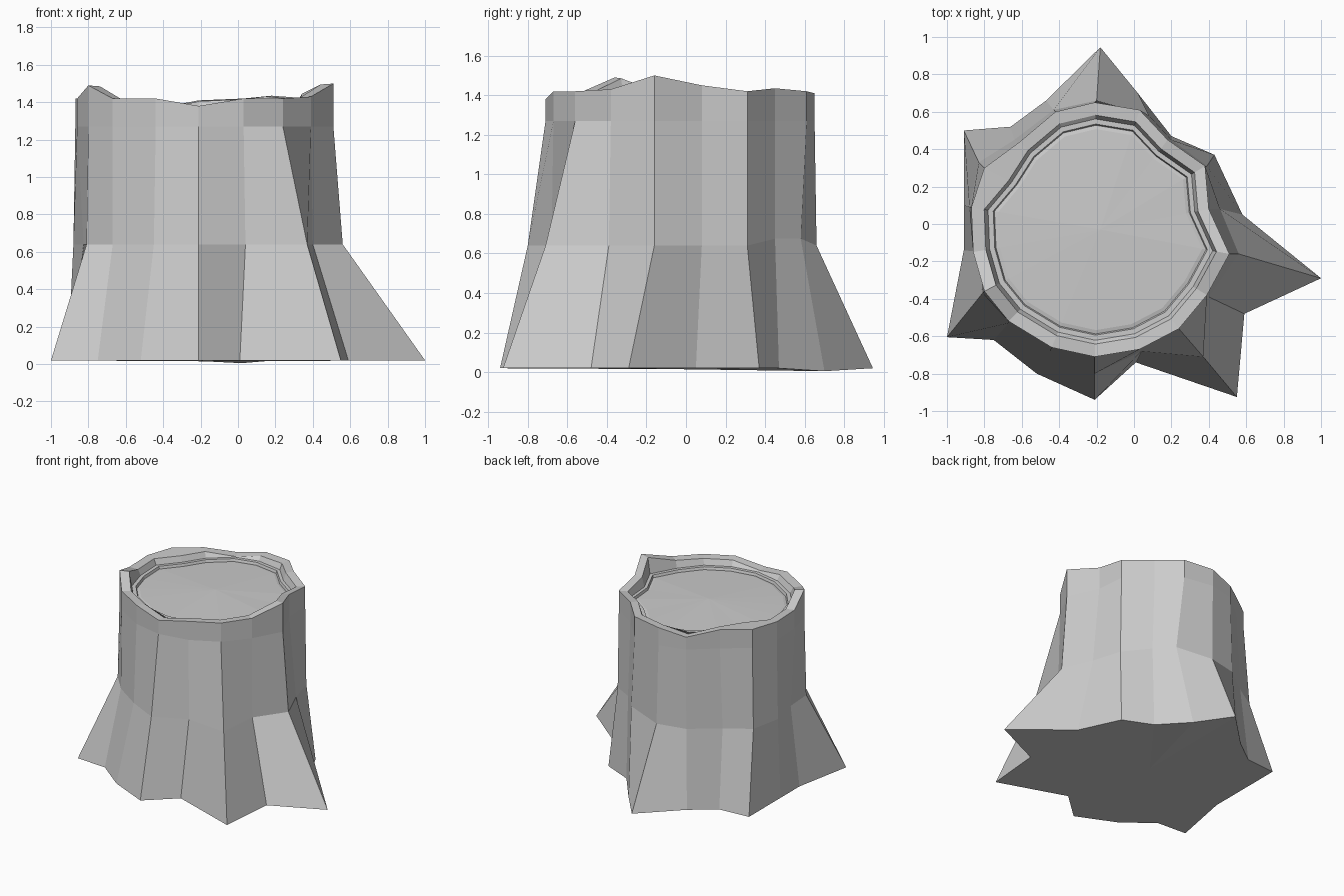
import bpy, bmesh
from mathutils import Vector

if "Cube" in bpy.data.objects:
    bpy.data.objects.remove(bpy.data.objects["Cube"])

# Columns counter-clockwise: root tip xy, waist xy, rim xy, rim height
COLS = [
    ((1.00, -0.29), (0.56, -0.16), (0.51, -0.16), 1.50),
    ((0.58, 0.05), (0.46, 0.08), (0.40, 0.08), 1.45),
    ((0.43, 0.37), (0.39, 0.31), (0.38, 0.31), 1.42),
    ((0.20, 0.47), (0.20, 0.45), (0.18, 0.45), 1.435),
    ((0.02, 0.70), (0.08, 0.58), (0.03, 0.61), 1.42),
    ((-0.18, 0.945), (-0.20, 0.66), (-0.21, 0.65), 1.41),
    ((-0.47, 0.66), (-0.43, 0.61), (-0.42, 0.60), 1.37),
    ((-0.66, 0.52), (-0.64, 0.45), (-0.61, 0.44), 1.42),
    ((-0.91, 0.50), (-0.83, 0.33), (-0.80, 0.30), 1.42),
    ((-0.91, 0.10), (-0.88, 0.09), (-0.87, 0.09), 1.42),
    ((-0.91, -0.14), (-0.825, -0.15), (-0.86, -0.15), 1.42),
    ((-1.00, -0.605), (-0.81, -0.37), (-0.80, -0.36), 1.49),
    ((-0.75, -0.62), (-0.67, -0.53), (-0.67, -0.52), 1.42),
    ((-0.52, -0.80), (-0.45, -0.68), (-0.44, -0.66), 1.42),
    ((-0.21, -0.94), (-0.21, -0.80), (-0.21, -0.71), 1.38),
    ((0.01, -0.74), (0.04, -0.68), (0.03, -0.67), 1.42),
    ((0.55, -0.925), (0.37, -0.71), (0.24, -0.56), 1.42),
    ((0.59, -0.48), (0.40, -0.39), (0.39, -0.38), 1.43),
]
CENTRE = Vector((-0.18, -0.03))
PINCH = {8: 0.88}                # column where the inner wall bulges inward


def loft(name, rings, start=None, end=None):
    """Skin closed rings, with optional fan caps to centre points."""
    bm = bmesh.new()
    loops = [[bm.verts.new(p) for p in r] for r in rings]
    n = len(loops[0])
    for a, b in zip(loops, loops[1:]):
        for i in range(n):
            j = (i + 1) % n
            bm.faces.new((a[i], a[j], b[j], b[i]))
    for tip, loop, flip in ((start, loops[0], True), (end, loops[-1], False)):
        if tip:
            c = bm.verts.new(tip)
            for i in range(n):
                a, b = loop[i], loop[(i + 1) % n]
                bm.faces.new((b, a, c) if flip else (a, b, c))
    mesh = bpy.data.meshes.new(name)
    bm.to_mesh(mesh)
    bm.free()
    obj = bpy.data.objects.new(name, mesh)
    bpy.context.collection.objects.link(obj)
    return obj


def inset_ring(s, z=None):
    """Rim outline shrunk towards the centre, at height z or following the rim."""
    pts = []
    for i, (_, _, rim, top) in enumerate(COLS):
        p = CENTRE + (Vector(rim) - CENTRE) * s * PINCH.get(i, 1.0)
        pts.append((p.x, p.y, top - 0.005 if z is None else z))
    return pts


# Bark: flared roots, trunk, ragged rim and the inner wall of the rim
roots = [(*c[0], 0.005 if i == 4 else 0.02) for i, c in enumerate(COLS)]
waist = [(*c[1], 0.675 if i in (3, 4) else 0.64) for i, c in enumerate(COLS)]
shoulder = [(*c[2], 1.27) for c in COLS]
rim_outer = [(*c[2], c[3]) for c in COLS]
loft("bark", [roots, waist, shoulder, rim_outer, inset_ring(0.90),
              inset_ring(0.87, 1.37)], start=(*CENTRE, 0.015))

# Cut wood: ledge beside the bark, a small step, then a slightly domed disc
loft("cut_wood", [inset_ring(0.87, 1.37), inset_ring(0.83, 1.37),
                  inset_ring(0.82, 1.35), inset_ring(0.79, 1.355)],
     end=(*CENTRE, 1.375))
